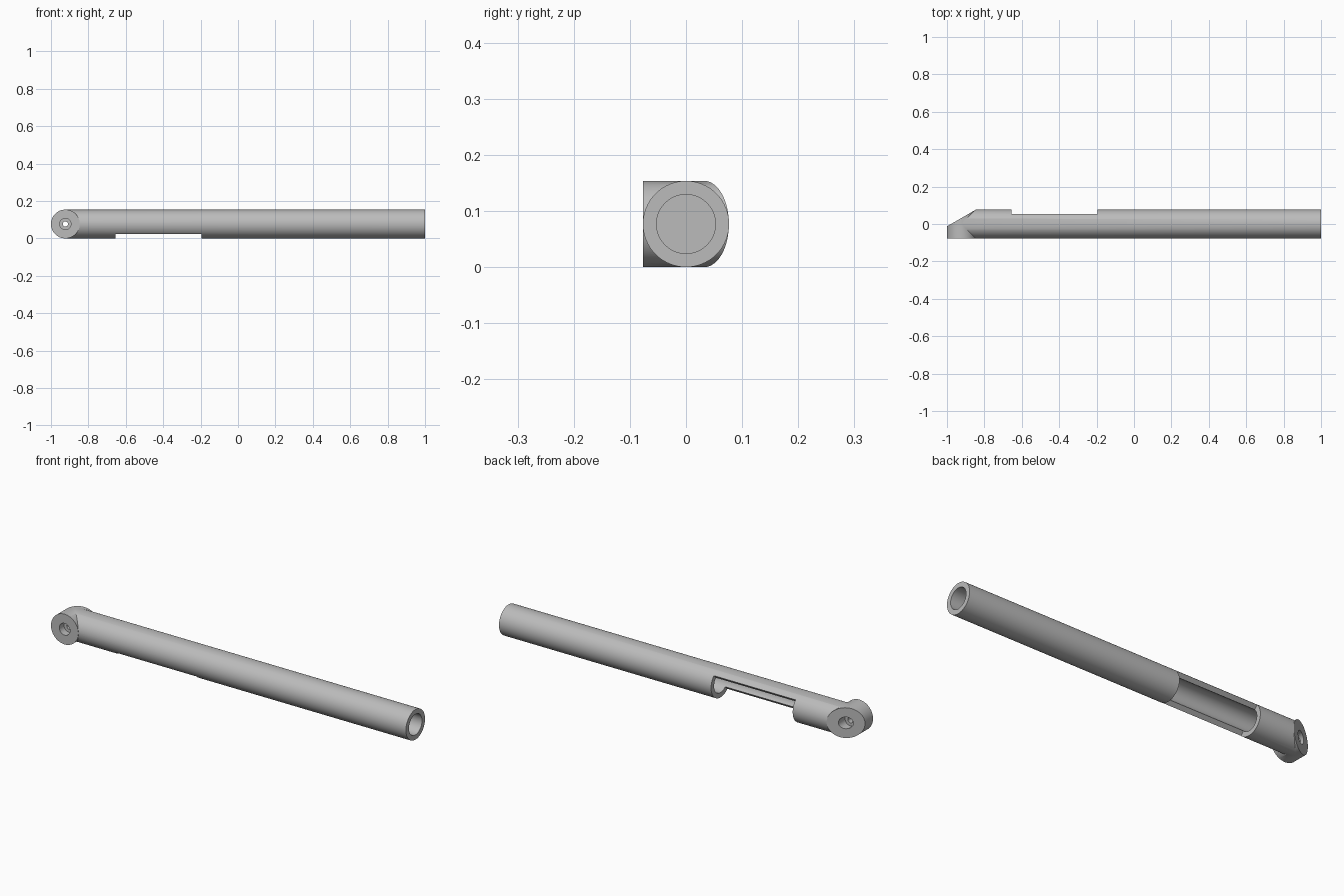
import bpy
from math import pi, sin, cos, radians
from mathutils import Vector

cube = bpy.data.objects.get("Cube")
if cube:
    bpy.data.objects.remove(cube, do_unlink=True)

R = 0.077            # outer radius
BORE = 0.0525        # inner radius of the tube
EYE_X = -1 + R       # centre of the pivot eye

steel = bpy.data.materials.new("light_grey")
steel.use_nodes = True
grey = (0.5, 0.5, 0.5, 1)
steel.diffuse_color = grey
steel.node_tree.nodes["Principled BSDF"].inputs["Base Color"].default_value = grey


def rod(name, start, end, radius, sides=96):
    """Solid cylinder between two points."""
    a, b = Vector(start), Vector(end)
    bpy.ops.mesh.primitive_cylinder_add(
        vertices=sides, radius=radius, depth=(b - a).length, location=(a + b) / 2,
        rotation=(b - a).to_track_quat('Z', 'Y').to_euler())
    obj = bpy.context.object
    obj.name = name
    obj.data.materials.append(steel)
    return obj


def block(name, centre, size, rotation):
    bpy.ops.mesh.primitive_cube_add(size=1, location=centre, rotation=rotation)
    obj = bpy.context.object
    obj.name = name
    obj.scale = size
    obj.data.materials.append(steel)
    return obj


def combine(target, tool, operation):
    """Apply one boolean and discard the tool."""
    mod = target.modifiers.new(tool.name, 'BOOLEAN')
    mod.operation = operation
    mod.solver = 'EXACT'
    mod.object = tool
    bpy.context.view_layer.objects.active = target
    bpy.ops.object.modifier_apply(modifier=mod.name)
    bpy.data.objects.remove(tool, do_unlink=True)


# Main tube and the crosswise pivot eye
body = rod("slotted_tube", (EYE_X, 0, R), (1, 0, R), R - 0.0002)
combine(body, rod("pivot_eye", (EYE_X, -R, R), (EYE_X, 0.1, R), R), 'UNION')

# Slanted back face of the eye
slant = radians(30)
offset = Vector((-sin(slant), cos(slant), 0)) * 0.15
combine(body, block("slant_cutter", Vector((EYE_X, 0.032, R)) + offset,
                    (0.5, 0.3, 0.4), (0, 0, slant)), 'DIFFERENCE')

# Blind bore from the open end
combine(body, rod("bore_cutter", (-0.74, 0, R), (1.1, 0, R), BORE), 'DIFFERENCE')

# Half-round window facing the lower back
left, right = -0.655, -0.195
push = Vector((0, 1, -1)).normalized() * 0.1
combine(body, block("window_cutter", Vector(((left + right) / 2, 0, R)) + push,
                    (right - left, 0.2, 0.3), (-pi / 4, 0, 0)), 'DIFFERENCE')

# Pin hole, counterbored from both sides
for name, y0, y1, radius in (("pin_hole", -0.2, 0.2, 0.014),
                             ("front_counterbore", -0.2, -0.04, 0.03),
                             ("back_counterbore", -0.005, 0.2, 0.03)):
    combine(body, rod(name, (EYE_X, y0, R), (EYE_X, y1, R), radius, 48), 'DIFFERENCE')

bpy.ops.object.select_all(action='DESELECT')
body.select_set(True)
bpy.context.view_layer.objects.active = body
bpy.ops.object.shade_smooth_by_angle(angle=radians(30))
